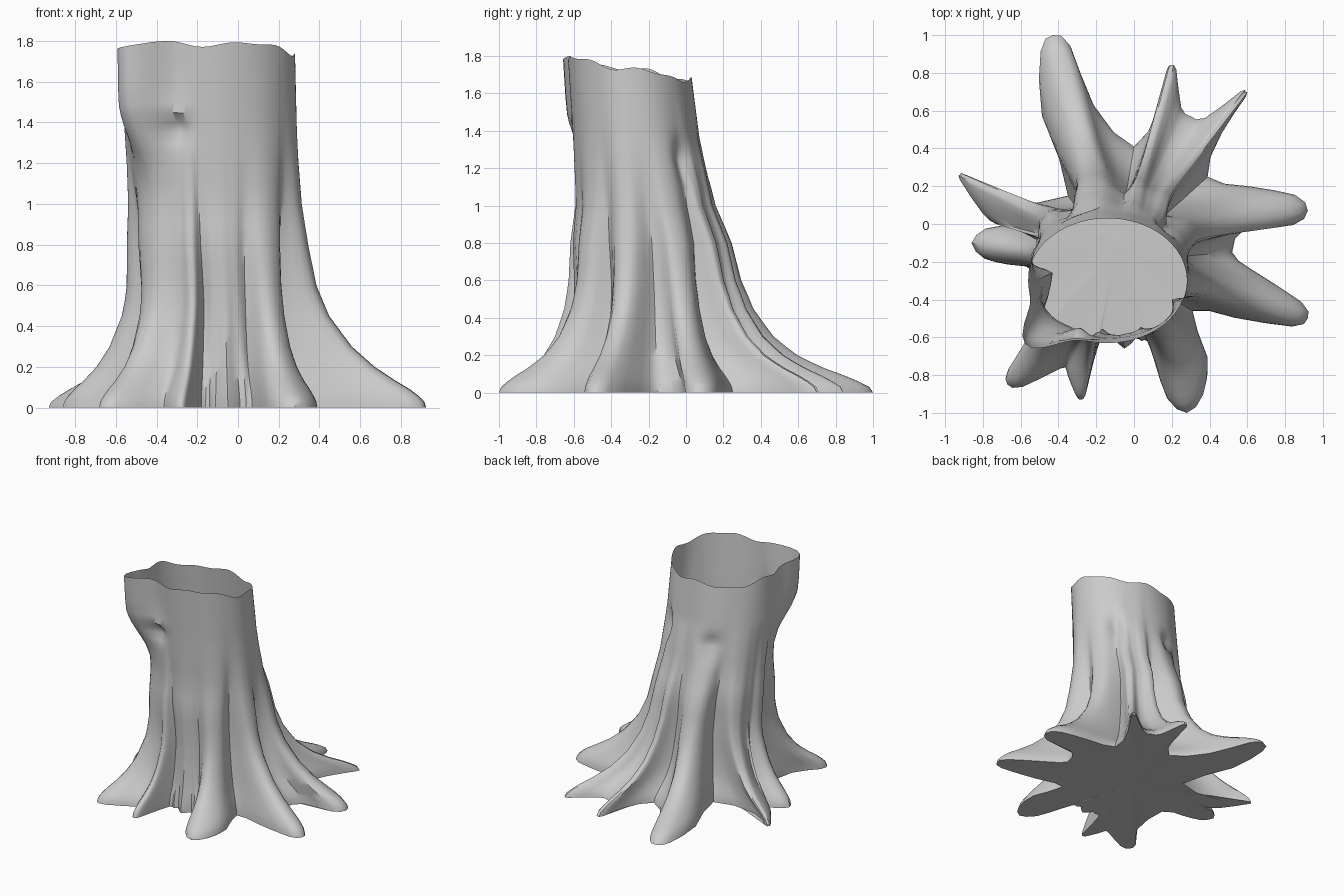
import bpy, bmesh, math
from mathutils import Vector

if "Cube" in bpy.data.objects:
    bpy.data.objects.remove(bpy.data.objects["Cube"])

# Roots, counter-clockwise: mid x,y | tip x,y | mid width, tip width | slope power
# then the hollow after the root x,y | groove strength of that hollow
ROOTS = [
    ((.60, .09), (.92, .07), .22, .16, 1.0, (.39, .25), 1),
    ((.42, .52), (.59, .70), .12, .04, 1.5, (.30, .57), 0),
    ((.19, .62), (.20, .84), .12, .05, 1.5, (.00, .41), .8),
    ((-.35, .60), (-.43, 1.0), .28, .16, 1.6, (-.35, .15), 1),
    ((-.76, .10), (-.92, .26), .12, .04, 1.8, (-.73, .00), 0),
    ((-.66, -.11), (-.86, -.10), .21, .16, 1.2, (-.50, -.27), 1),
    ((-.46, -.68), (-.67, -.85), .22, .12, 1.4, (-.36, -.77), 0),
    ((-.29, -.80), (-.28, -.93), .12, .05, 1.4, (-.18, -.62), .7),
    ((-.05, -.62), (-.05, -.66), .18, .12, 1.0, (.07, -.62), .5),
    ((.25, -.72), (.28, -1.0), .28, .19, 1.5, (.31, -.46), .8),
    ((.58, -.37), (.92, -.50), .27, .14, 1.0, (.52, -.15), .8),
]
# Flare from trunk (0) to ground outline (1) by height
FLARE = [(0, 1), (.03, .985), (.06, .94), (.09, .88), (.13, .78), (.2, .62), (.3, .45),
         (.45, .28), (.6, .18), (.8, .11), (1, .06), (1.2, .03), (1.4, .01), (1.8, 0)]
# Trunk sections: height, centre x,y, radius x,y
TRUNK = [(0, -.1, -.2, .36, .36), (.5, -.1, -.2, .37, .38), (.8, -.115, -.215, .395, .385),
         (1.0, -.12, -.235, .40, .35), (1.4, -.135, -.27, .42, .335), (1.8, -.14, -.30, .42, .33)]
LEVELS = [0, .03, .06, .09, .13, .165, .2, .25, .3, .37, .45, .52, .6, .7, .8, .9, 1.0,
          1.1, 1.2, 1.25, 1.3, 1.35, 1.4, 1.45, 1.5, 1.6, 1.7, 1.8]
# Knots: angle in degrees, height, angular size, height size, depth
KNOTS = [(247, 1.46, 10, .04, .03), (246, 1.37, 9, .06, -.045),
         (110, 1.22, 11, .10, -.05), (45, 1.25, 9, .12, -.05)]


def table(rows, z):
    for a, b in zip(rows, rows[1:]):
        if z <= b[0]:
            t = (z - a[0]) / (b[0] - a[0])
            return [p + (q - p) * t for p, q in zip(a[1:], b[1:])]
    return rows[-1][1:]


def smooth(t):
    t = max(0, min(1, t))
    return t * t * (3 - 2 * t)


def gap(a, b):
    return (a - b + 180) % 360 - 180


def angle(p):
    return math.degrees(math.atan2(p[1] + .2, p[0] + .1))


# Ground outline: each root adds hollow, side, shoulder, tip, shoulder, side
points, info = [], []
for i, (mid, tip, w1, w2, k, hollow, groove) in enumerate(ROOTS):
    prev = ROOTS[i - 1]
    mid, tip = Vector(mid), Vector(tip)
    d = (tip - mid).normalized()
    n = Vector((-d.y, d.x))
    sh = tip - d * w2 * .45
    points += [Vector(prev[5]), mid - n * w1 / 2, sh - n * w2 / 2, tip,
               sh + n * w2 / 2, mid + n * w1 / 2]
    a0 = angle(prev[5])
    span = (angle(hollow) - a0) % 360
    for j in range(6):
        for s in (0, .5):
            t = (j + s) / 6
            g = max(prev[6] * max(0, 1 - t * 4), groove * max(0, 1 - (1 - t) * 4))
            info.append((a0 + span * t, g, k))

outline = []
N = len(points)
for i in range(N):
    p0, p1, p2, p3 = (points[(i + o) % N] for o in (-1, 0, 1, 2))
    outline += [p1, (p1 + p2) * .5625 - (p0 + p3) * .0625]


def place(col, z):
    ang, groove, k = info[col]
    a = math.radians(ang)
    cx, cy, rx, ry = table(TRUNK, z)
    r = 1 - .15 * groove * (1 - smooth((z - .5) / .8))
    # torn corner at the front left of the rim
    off = .17 * math.exp(-(gap(ang, 223) / 15) ** 2) * smooth((z - 1.05) / .5)
    for ka, kz, sa, sz, depth in KNOTS:
        off += depth * math.exp(-(gap(ang, ka) / sa) ** 2 - ((z - kz) / sz) ** 2)
    x = cx + (rx * r + off) * math.cos(a)
    y = cy + (ry * r + off) * math.sin(a)
    f = table(FLARE, z)[0]
    f = f ** (1 + (k - 1) * f)
    x += (outline[col].x - x) * f
    y += (outline[col].y - y) * f
    # uneven rim, higher at the front
    if z > 1.2:
        rim = 1.73 - .06 * math.sin(a) + .012 * math.sin(5 * a) + .008 * math.sin(9 * a + 1)
        z = 1.2 + (z - 1.2) * (rim - 1.2) / .6
    return x, y, z


# Stump: one open shell with a closed underside
bm = bmesh.new()
M = len(outline)
rings = [[bm.verts.new(place(c, z)) for c in range(M)] for z in LEVELS]
for lo, hi in zip(rings, rings[1:]):
    for c in range(M):
        e = (c + 1) % M
        bm.faces.new((lo[c], lo[e], hi[e], hi[c]))
centre = bm.verts.new((-.08, -.1, .01))
for c in range(M):
    bm.faces.new((rings[0][(c + 1) % M], rings[0][c], centre))
mesh = bpy.data.meshes.new("tree_stump")
bm.to_mesh(mesh)
bm.free()
stump = bpy.data.objects.new("tree_stump", mesh)
bpy.context.collection.objects.link(stump)
bpy.context.view_layer.objects.active = stump
stump.select_set(True)
bpy.ops.object.shade_smooth_by_angle(angle=math.radians(45))
